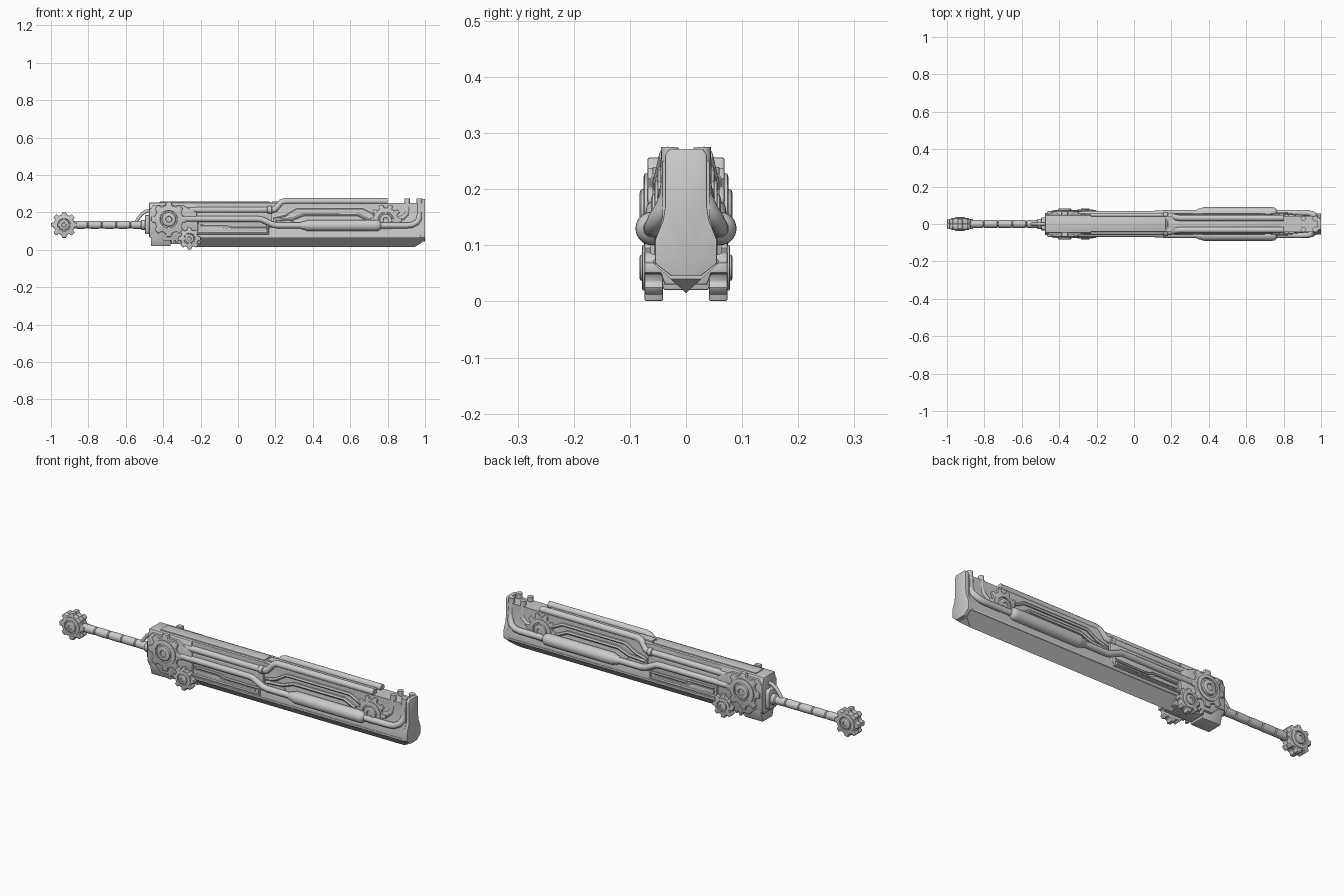
import bpy, bmesh
from math import sin, cos, pi
from mathutils import Vector

if "Cube" in bpy.data.objects:
    bpy.data.objects.remove(bpy.data.objects["Cube"])


def finish(name, bm, bevel=0.0):
    bmesh.ops.recalc_face_normals(bm, faces=bm.faces)
    me = bpy.data.meshes.new(name)
    bm.to_mesh(me)
    bm.free()
    ob = bpy.data.objects.new(name, me)
    bpy.context.collection.objects.link(ob)
    if bevel:
        m = ob.modifiers.new("bevel", 'BEVEL')
        m.width = bevel
        m.limit_method = 'ANGLE'
        m.segments = 2
    return ob


def prism(name, pts, direction, bevel=0.0):
    """Extrude a flat outline of 3D points along a vector."""
    bm = bmesh.new()
    f = bm.faces.new([bm.verts.new(p) for p in pts])
    ext = bmesh.ops.extrude_face_region(bm, geom=[f])["geom"]
    bmesh.ops.translate(bm, vec=direction, verts=[v for v in ext if isinstance(v, bmesh.types.BMVert)])
    return finish(name, bm, bevel)


def body(name, half, x0, x1, bevel=0.0):
    """Symmetric (y, z) half section, extruded along x."""
    pts = list(half) + [(-y, z) for y, z in reversed(half) if y > 0]
    return prism(name, [(x0, y, z) for y, z in pts], (x1 - x0, 0, 0), bevel)


def side_plate(name, xz, y0, y1, bevel=0.003):
    return prism(name, [(x, y0, z) for x, z in xz], (0, y1 - y0, 0), bevel)


def lathe(name, profile, origin, axis, seg=32):
    """Revolve (radius, offset) points around a line through origin."""
    bm = bmesh.new()
    o = Vector(origin)
    rings = []
    for r, h in profile:
        ring = []
        for i in range(seg):
            a = 2 * pi * i / seg
            c, s = r * cos(a), r * sin(a)
            ring.append(bm.verts.new(o + (Vector((h, c, s)) if axis == 'X' else Vector((c, h, s)))))
        rings.append(ring)
    for a, b in zip(rings, rings[1:]):
        for i in range(seg):
            j = (i + 1) % seg
            bm.faces.new((a[i], a[j], b[j], b[i]))
    bm.faces.new(rings[0])
    bm.faces.new(rings[-1])
    return finish(name, bm)


def pipe(name, pts, r, res=4):
    cu = bpy.data.curves.new(name, 'CURVE')
    cu.dimensions = '3D'
    cu.bevel_depth = r
    cu.bevel_resolution = res
    cu.use_fill_caps = True
    sp = cu.splines.new('POLY')
    sp.points.add(len(pts) - 1)
    for p, co in zip(sp.points, pts):
        p.co = (*co, 1)
    ob = bpy.data.objects.new(name, cu)
    bpy.context.collection.objects.link(ob)
    return ob


def gear(name, x, z, r, y0, y1, hub, n=8):
    """Toothed wheel between y0 and y1 with a stepped hub reaching y = hub."""
    root = r * 0.8
    xz = []
    for k in range(n):
        for f, rad in ((-.3, root), (-.2, r), (.2, r), (.3, root)):
            a = 2 * pi * (k + f) / n
            xz.append((x + rad * cos(a), z + rad * sin(a)))
    side_plate(name, xz, y0, y1, r * 0.05)
    d = hub - y1
    lathe(name + "_hub", [(r * .68, y0), (r * .68, y1 + d * .35), (r * .6, y1 + d * .5),
                          (r * .5, y1 + d * .5), (r * .48, y1 + d * .15), (r * .4, y1 + d * .15),
                          (r * .38, y1 + d * .8), (r * .32, hub), (r * .18, hub),
                          (r * .16, y1 + d * .6)], (x, 0, z), 'Y')


# Main blade housing with a V-shaped edge, tip cut off at an angle
blade = body("blade_body", [(0, .015), (.055, .065), (.055, .105), (.042, .15), (.042, .25)], -.22, .985)
bm = bmesh.new()
bm.from_mesh(blade.data)
cut = bmesh.ops.bisect_plane(bm, geom=bm.verts[:] + bm.edges[:] + bm.faces[:],
                             plane_co=(.985, 0, .04), plane_no=(.5, 0, -.8), clear_outer=True)
bmesh.ops.holes_fill(bm, edges=[e for e in cut["geom_cut"] if isinstance(e, bmesh.types.BMEdge)])
bm.to_mesh(blade.data)
bm.free()

# Flared end plate
body("end_plate", [(0, .045), (.026, .045), (.055, .068), (.055, .11), (.041, .145), (.037, .17),
                   (.037, .262), (.03, .272)], .98, 1.0, .002)

# Rear housing, its lower block and top cover
body("rear_housing", [(.054, .085), (.054, .195), (.042, .215), (.042, .252)], -.25, .18, .003)
body("rear_block", [(.045, .065), (.056, .085), (.056, .21), (.045, .252)], -.475, -.23, .004)
body("rear_foot", [(.04, .02), (.054, .07), (.054, .12)], -.465, -.36, .004)
body("front_foot", [(.038, .03), (.052, .07), (.052, .12)], -.36, -.2, .004)
body("top_cover", [(.03, .245), (.03, .257)], -.42, .17, .002)
body("upper_ridge", [(.02, .24), (.02, .257)], .18, .78, .002)

for s, tag in ((-1, "left"), (1, "right")):
    # Drive gears
    gear("large_gear_" + tag, -.37, .163, .095, s * .045, s * .069, s * .083)
    gear("small_gear_" + tag, -.26, .06, .06, s * .041, s * .074, s * .083)
    gear("tip_gear_" + tag, .79, .158, .085, s * .035, s * .051, s * .062, 10)

    # Housing brackets around the gears
    side_plate("gear_bracket_" + tag, [(-.475, .09), (-.44, .09), (-.4, .05), (-.31, .05), (-.29, .1),
                                       (-.22, .1), (-.22, .2), (-.3, .24), (-.45, .24), (-.475, .21)],
               s * .04, s * .06)
    for i in range(3):
        x = -.355 + i * .022
        side_plate("vent_rib_" + tag, [(x, .03 + i * .008), (x + .013, .03 + i * .008),
                                       (x + .013, .1), (x, .1)], s * .035, s * .06, .002)

    # Upper pipe that steps up over the front half
    pipe("upper_pipe_" + tag, [(-.3, s * .044, .213), (.185, s * .044, .213), (.2, s * .042, .218),
                               (.23, s * .034, .254), (.25, s * .032, .26), (.8, s * .032, .26)], .016)
    lathe("upper_pipe_collar_" + tag, [(.017, .155), (.02, .158), (.02, .178), (.017, .181)],
          (0, s * .044, .213), 'X')

    # Exhaust pipe with canister, turning up and inward at the tip
    pipe("exhaust_pipe_" + tag, [(-.3, s * .055, .165), (.1, s * .055, .165), (.125, s * .056, .163),
                                 (.185, s * .06, .135), (.21, s * .06, .13), (.9, s * .06, .13),
                                 (.93, s * .059, .133), (.955, s * .053, .146), (.967, s * .042, .163),
                                 (.97, s * .031, .19), (.97, s * .029, .275)], .0155)
    lathe("exhaust_canister_" + tag, [(.016, .335), (.022, .345), (.022, .355), (.029, .368), (.03, .38),
                                      (.03, .735), (.029, .75), (.022, .76), (.016, .765)],
          (0, s * .06, .13), 'X')
    pipe("second_outlet_" + tag, [(.84, s * .035, .165), (.88, s * .035, .17), (.9, s * .035, .19),
                                  (.905, s * .031, .21), (.905, s * .029, .275)], .014)

    # Framed side panel of the rear half
    y = s * .056
    pipe("panel_frame_" + tag, [(-.22, y, .148), (-.22, y, .088), (.16, y, .088), (.16, y, .14)], .008, 1)
    pipe("panel_rail_" + tag, [(-.2, y, .13), (-.06, y, .13), (-.03, y, .118), (.16, y, .118)], .006, 1)
    side_plate("panel_insert_" + tag, [(-.2, .12), (-.08, .12), (-.05, .108), (.14, .108),
                                       (.14, .1), (-.2, .1)], s * .05, s * .06, .002)

    # Stepped rails on the side of the front half
    pipe("side_rail_high_" + tag, [(.19, s * .045, .17), (.25, s * .045, .185), (.31, s * .045, .22),
                                   (.67, s * .045, .22), (.73, s * .045, .19)], .009, 1)
    pipe("side_rail_low_" + tag, [(.2, s * .047, .158), (.29, s * .047, .165), (.35, s * .047, .188),
                                  (.64, s * .047, .188), (.7, s * .047, .16)], .009, 1)
    side_plate("side_wedge_" + tag, [(.19, .1), (.3, .1), (.3, .15), (.25, .165), (.19, .175)],
               s * .035, s * .052)
    side_plate("lower_trim_" + tag, [(-.22, .066), (.975, .066), (.975, .076), (-.22, .076)],
               s * .05, s * .0575, .002)

# Grip with shallow grooves
grip = []
for i in range(5):
    a = -.88 + i * .076
    grip += [(.0165, a), (.02, a + .004), (.021, a + .04), (.02, a + .072), (.0165, a + .076)]
lathe("grip", grip, (0, 0, .133), 'X', 24)
body("grip_mount", [(.026, .085), (.034, .1), (.034, .17), (.026, .185)], -.497, -.465, .004)
lathe("grip_collar", [(.02, -.52), (.027, -.515), (.027, -.49)], (0, 0, .133), 'X')

# Throttle cable between grip and housing
pipe("grip_cable", [(-.55, 0, .14), (-.535, 0, .165), (-.515, 0, .19), (-.49, 0, .207), (-.46, 0, .212)], .009)

# Pommel gear, built as two wheels around a core
for s in (-1, 1):
    gear("pommel_gear", -.93, .133, .07, 0, s * .027, s * .037)

# Convert pipes and shade
bpy.ops.object.select_all(action='SELECT')
bpy.context.view_layer.objects.active = blade
bpy.ops.object.convert(target='MESH')
bpy.ops.object.shade_smooth_by_angle(angle=0.6)
